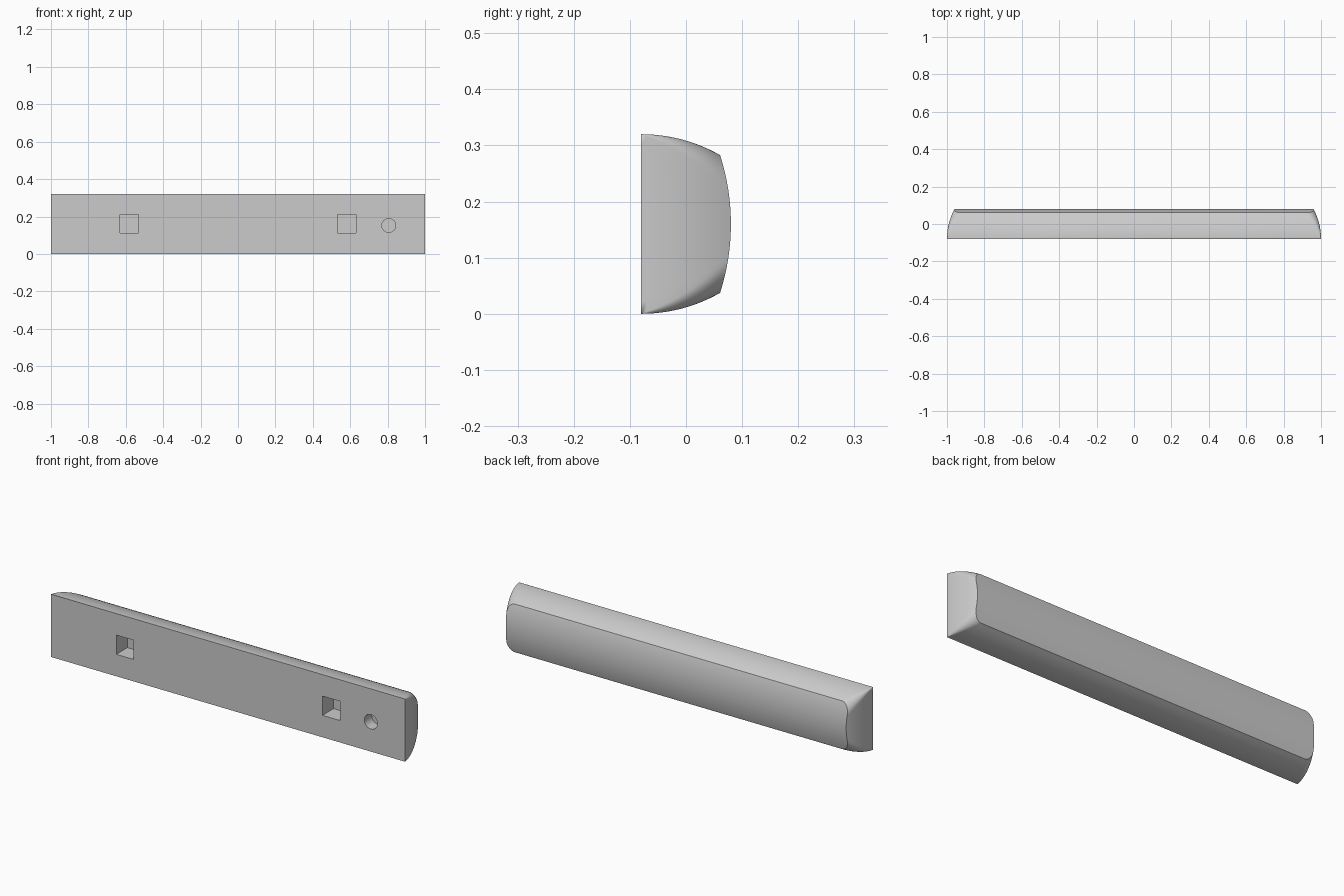
import bpy, bmesh, math

cube = bpy.data.objects.get("Cube")
if cube:
    bpy.data.objects.remove(cube, do_unlink=True)

FRONT, MID_Z = -0.08, 0.16
HALF_X, HALF_Z = 1.0, 0.16
LAYERS, ARC, SIDE = 14, 10, 16

grey = bpy.data.materials.new("light grey")
grey.use_nodes = True
grey.diffuse_color = (0.6, 0.6, 0.6, 1)
grey.node_tree.nodes["Principled BSDF"].inputs["Base Color"].default_value = (0.6, 0.6, 0.6, 1)


def inset(depth, radius):
    """Inward sweep of a wall that starts square to the flat front."""
    return radius - math.sqrt(radius ** 2 - depth ** 2)


def crown(z):
    """Back surface, gently arched across the height."""
    return 0.08 - 0.40 + math.sqrt(0.40 ** 2 - z * z)


def wall_point(t, section, k):
    """Point on the +x half of a rounded section, t of the way to the back."""
    y = FRONT + t * 0.15
    for _ in range(12):
        d = y - FRONT
        hx = HALF_X - inset(d, 0.34)
        hz = HALF_Z - inset(d, 0.285)
        r = 0.05 * d / 0.15
        if section == "side":
            x, z = hx, (hz - r) * (2 * k - 1)
        else:
            a = k * math.pi / 2
            x = hx - r + r * math.sin(a)
            z = -(hz - r) - r * math.cos(a)
            if section == "top":
                z = -z
        y = FRONT + t * (crown(z) - FRONT)
    return x, y, z + MID_Z


# Body: rounded sections lofted from the flat front to the arched back
chain = [("bottom", i / ARC) for i in range(ARC)]
chain += [("side", i / SIDE) for i in range(SIDE)]
chain += [("top", 1 - i / ARC) for i in range(ARC + 1)]
bm = bmesh.new()
rings = []
for i in range(LAYERS + 1):
    pts = [wall_point(i / LAYERS, s, k) for s, k in chain]
    pts += [(-x, y, z) for x, y, z in reversed(pts)]
    rings.append([bm.verts.new(p) for p in pts])
n = len(rings[0])
for a, b in zip(rings, rings[1:]):
    for j in range(n):
        k = (j + 1) % n
        bm.faces.new((a[j], a[k], b[k], b[j]))
back = rings[-1]
for j in range(n // 2 - 1):
    bm.faces.new((back[j], back[j + 1], back[n - 2 - j], back[n - 1 - j]))
bm.faces.new(rings[0])
bmesh.ops.remove_doubles(bm, verts=bm.verts, dist=1e-5)
bmesh.ops.recalc_face_normals(bm, faces=bm.faces)
mesh = bpy.data.meshes.new("handle_body")
bm.to_mesh(mesh)
bm.free()
body = bpy.data.objects.new("handle_body", mesh)
bpy.context.collection.objects.link(body)
mesh.materials.append(grey)


def cut(name, x, z, half, depth, round_hole=False):
    """Sink a blind hole into the front."""
    if round_hole:
        bpy.ops.mesh.primitive_cylinder_add(vertices=40, radius=half, depth=2 * depth,
                                            location=(x, FRONT, z), rotation=(math.pi / 2, 0, 0))
    else:
        bpy.ops.mesh.primitive_cube_add(size=1, location=(x, FRONT, z))
        bpy.context.object.scale = (2 * half, 2 * depth, 2 * half)
    cutter = bpy.context.object
    cutter.name = name
    cutter.hide_render = True
    cutter.data.materials.append(grey)
    mod = body.modifiers.new(name, 'BOOLEAN')
    mod.operation, mod.solver, mod.object = 'DIFFERENCE', 'EXACT', cutter
    bpy.context.view_layer.objects.active = body
    bpy.ops.object.modifier_apply(modifier=mod.name)
    bpy.data.objects.remove(cutter, do_unlink=True)


# Two square sockets and one round socket in the front
cut("square_socket_right", -0.582, 0.161, 0.049, 0.09)
cut("square_socket_left", 0.582, 0.161, 0.049, 0.09)
cut("round_socket", 0.806, 0.152, 0.037, 0.06, True)

bpy.ops.object.select_all(action='DESELECT')
body.select_set(True)
bpy.context.view_layer.objects.active = body
bpy.ops.object.shade_smooth_by_angle(angle=math.radians(25))
